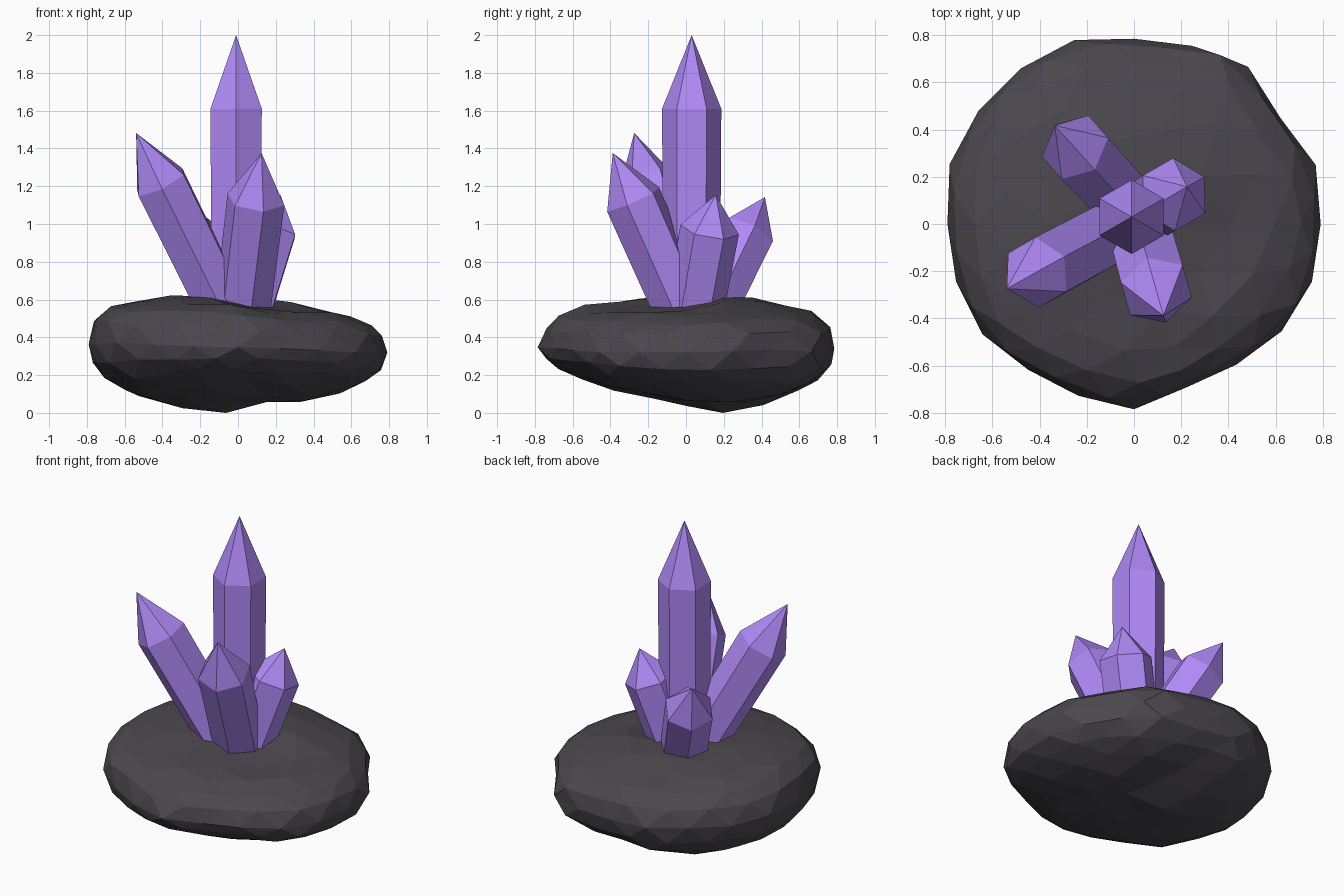
import bpy, bmesh, math, random
from mathutils import Vector, Matrix

if "Cube" in bpy.data.objects:
    bpy.data.objects.remove(bpy.data.objects["Cube"])

random.seed(4)


def material(name, color):
    m = bpy.data.materials.new(name)
    m.diffuse_color = color
    m.use_nodes = True
    m.node_tree.nodes["Principled BSDF"].inputs["Base Color"].default_value = m.diffuse_color
    return m


def finish(bm, name, mat):
    bmesh.ops.recalc_face_normals(bm, faces=bm.faces[:])
    me = bpy.data.meshes.new(name)
    bm.to_mesh(me)
    bm.free()
    me.materials.append(mat)
    ob = bpy.data.objects.new(name, me)
    bpy.context.collection.objects.link(ob)


stone = material("dark_stone", (0.07, 0.065, 0.075, 1))
purple = material("purple_crystal", (0.43, 0.25, 0.92, 1))

# Rock outline seen from above
outline = [(.79, .04), (.77, .25), (.62, .45), (.55, .58), (.42, .73), (.2, .755),
           (0, .785), (-.22, .79), (-.42, .7), (-.58, .57), (-.68, .45), (-.78, .26),
           (-.79, .03), (-.77, -.18), (-.7, -.38), (-.58, -.54), (-.42, -.63),
           (-.23, -.73), (0, -.785), (.27, -.66), (.56, -.51), (.71, -.36), (.77, -.18)]
polar = sorted((math.atan2(y, x) % math.tau, math.hypot(x, y)) for x, y in outline)
polar = [(polar[-1][0] - math.tau, polar[-1][1])] + polar + [(polar[0][0] + math.tau, polar[0][1])]


def radius(a):
    a %= math.tau
    for (a0, r0), (a1, r1) in zip(polar, polar[1:]):
        if a0 <= a <= a1:
            return r0 + (r1 - r0) * (a - a0) / (a1 - a0)


def bump(x, y, cx, cy, w):
    return math.exp(-((x - cx) ** 2 + (y - cy) ** 2) / w ** 2)


# Rock: faceted sphere shaped to the outline, uneven crown, off-centre low point
bm = bmesh.new()
bmesh.ops.create_icosphere(bm, subdivisions=3, radius=1)
for v in bm.verts:
    a, rho, h = math.atan2(v.co.y, v.co.x), math.hypot(v.co.x, v.co.y), v.co.z
    r = radius(a) * rho
    x, y = r * math.cos(a), r * math.sin(a)
    z = 0.345 - 0.03 * x
    if h >= 0:
        z += h ** 0.75 * (0.26 - 0.04 * x + 0.025 * rho)
        z += 0.025 * bump(x, y, 0, .27, .25) - 0.05 * bump(x, y, .15, -.15, .25)
    else:
        lean = (-0.5 * x + 0.86 * y) / 0.79
        z += h * (0.28 + 0.09 * lean + 0.1 * abs(x))
        z -= 0.05 * bump(x, y, -.14, .24, .17)
    z += random.uniform(-.01, .01)
    v.co = (x, y, max(z, 0))
low = min(bm.verts, key=lambda v: v.co.z)
low.co.z = 0
finish(bm, "rock_base", stone)


# Crystals: six-sided prism along an axis with a pointed tip
def crystal(name, shoulder, axis, tip_len, r, spin=0.0):
    axis = Vector(axis).normalized()
    shoulder = Vector(shoulder)
    length = (shoulder.z - 0.42) / axis.z
    rot = Vector((0, 0, 1)).rotation_difference(axis).to_matrix().to_4x4()
    mat = Matrix.Translation(shoulder) @ rot
    bm = bmesh.new()
    rings = []
    for z, k in ((-length, 0.95), (0, 1)):
        rings.append([bm.verts.new((r * k * math.cos(t), r * k * math.sin(t), z))
                      for t in (math.pi / 2 + spin + i * math.pi / 3 for i in range(6))])
    tip = bm.verts.new((0, 0, tip_len))
    lower, upper = rings
    bm.faces.new(lower[::-1])
    for i in range(6):
        j = (i + 1) % 6
        bm.faces.new((lower[i], lower[j], upper[j], upper[i]))
        bm.faces.new((upper[i], upper[j], tip))
    bm.transform(mat)
    finish(bm, name, purple)


crystal("crystal_main", (-.01, .03, 1.61), (0, 0, 1), .39, .157)
crystal("crystal_left", (-.41, -.205, 1.22), (-.43, -.23, .87), .30, .153)
crystal("crystal_front", (.095, -.28, 1.13), (.11, -.40, .91), .27, .157, .28)
crystal("crystal_right", (.17, .125, .97), (.28, .17, .95), .195, .157)
crystal("crystal_back", (-.25, .325, .95), (-.37, .40, .83), .23, .152, -.32)
